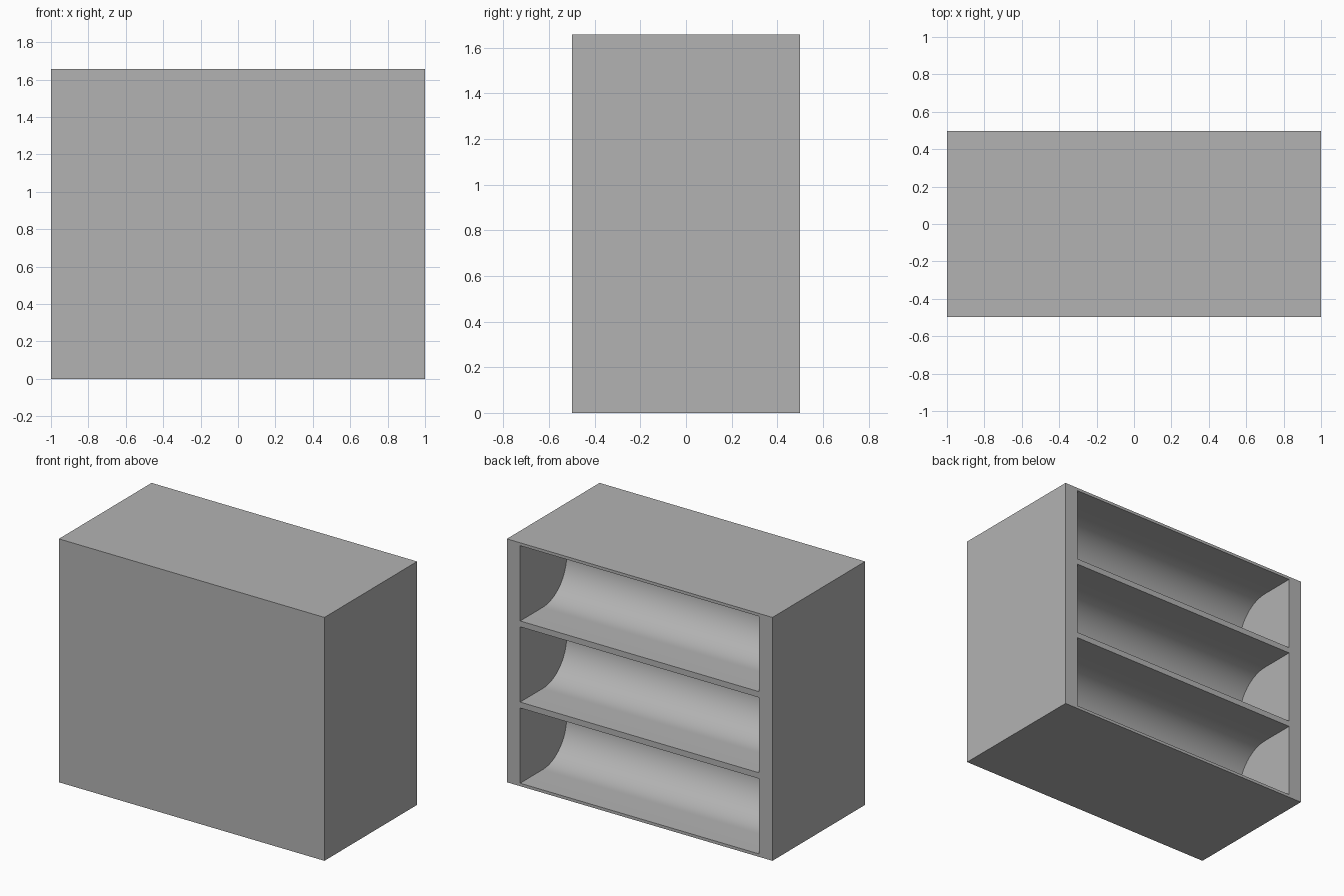
import bpy, bmesh
from math import pi, sin, cos, radians

cube = bpy.data.objects.get("Cube")
if cube:
    bpy.data.objects.remove(cube, do_unlink=True)

WIDTH, DEPTH, HEIGHT = 2.0, 0.997, 1.657
SIDE_WALL, SHELF_LIP = 0.1, 0.02
BAYS, ARC_STEPS = 3, 32
POCKET_DEPTH = 0.5

grey = bpy.data.materials.new("plain_grey")
grey.use_nodes = True
colour = (0.45, 0.45, 0.45, 1)
grey.diffuse_color = colour
grey.node_tree.nodes["Principled BSDF"].inputs["Base Color"].default_value = colour


def add_object(name, bm):
    bmesh.ops.recalc_face_normals(bm, faces=bm.faces)
    mesh = bpy.data.meshes.new(name)
    bm.to_mesh(mesh)
    bm.free()
    mesh.materials.append(grey)
    obj = bpy.data.objects.new(name, mesh)
    bpy.context.collection.objects.link(obj)
    return obj


# Solid cabinet body
bm = bmesh.new()
bmesh.ops.create_cube(bm, size=1)
for v in bm.verts:
    v.co.x *= WIDTH
    v.co.y *= DEPTH
    v.co.z = (v.co.z + 0.5) * HEIGHT
cabinet = add_object("cabinet_body", bm)

# Round-backed pockets, opening at the rear
bm = bmesh.new()
bay = HEIGHT / BAYS
radius = bay / 2 - SHELF_LIP
back = DEPTH / 2
centre_y = back - POCKET_DEPTH + radius
half = WIDTH / 2 - SIDE_WALL
for i in range(BAYS):
    mid = bay * (i + 0.5)
    profile = [(back + 0.1, mid + radius)]
    for k in range(ARC_STEPS + 1):
        a = pi * k / ARC_STEPS
        profile.append((centre_y - radius * sin(a), mid + radius * cos(a)))
    profile.append((back + 0.1, mid - radius))
    face = bm.faces.new([bm.verts.new((-half, y, z)) for y, z in profile])
    grown = bmesh.ops.extrude_face_region(bm, geom=[face], use_keep_orig=True)
    moved = [g for g in grown["geom"] if isinstance(g, bmesh.types.BMVert)]
    bmesh.ops.translate(bm, vec=(2 * half, 0, 0), verts=moved)
cutter = add_object("pocket_cutter", bm)
cutter.hide_render = True

# Cut the pockets and shade the curved backs
cut = cabinet.modifiers.new("pockets", "BOOLEAN")
cut.operation = "DIFFERENCE"
cut.solver = "EXACT"
cut.object = cutter
bpy.ops.object.select_all(action="DESELECT")
cabinet.select_set(True)
bpy.context.view_layer.objects.active = cabinet
bpy.ops.object.modifier_apply(modifier=cut.name)
bpy.data.objects.remove(cutter, do_unlink=True)
bpy.ops.object.shade_smooth_by_angle(angle=radians(30))
